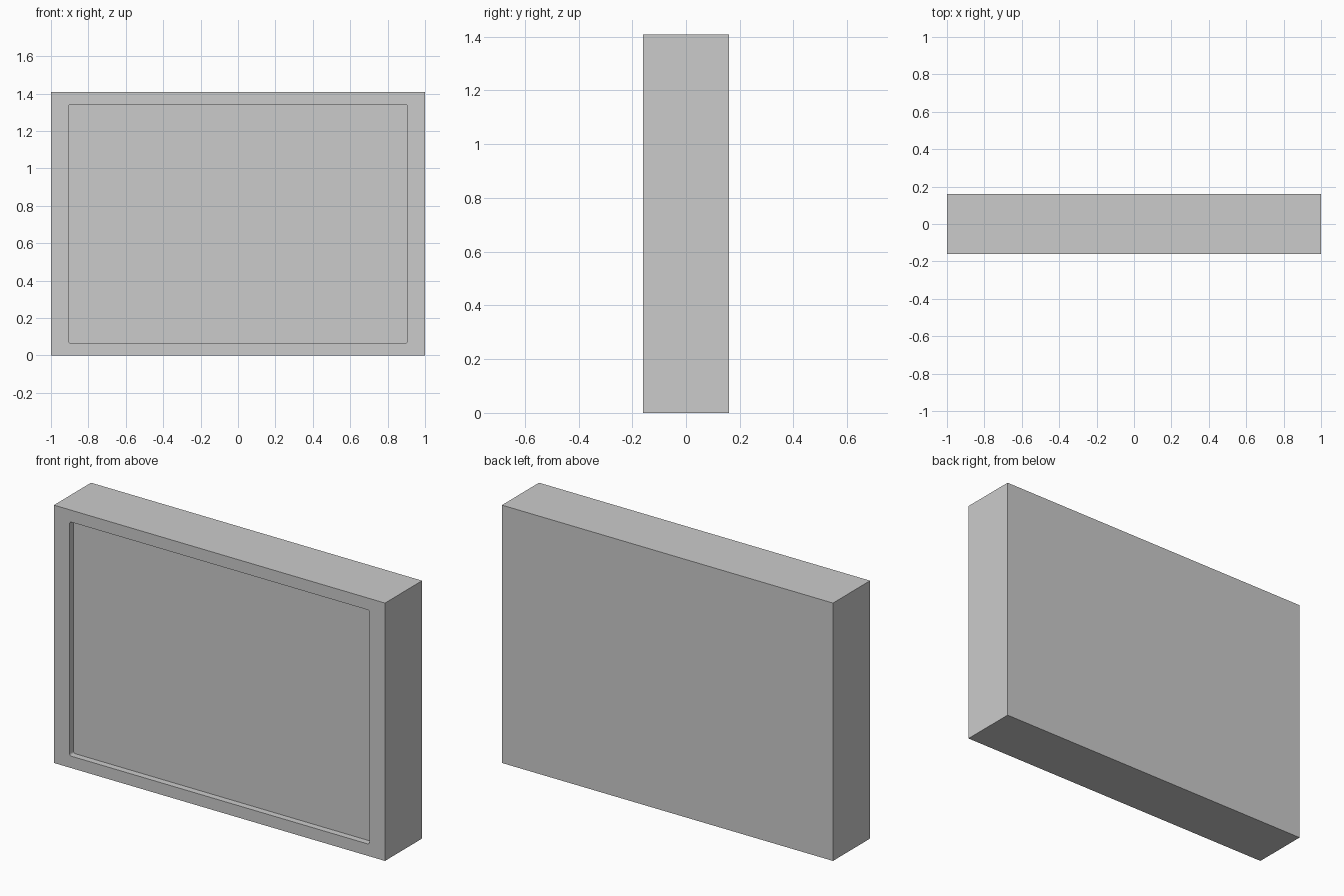
import bpy, bmesh

if "Cube" in bpy.data.objects:
    bpy.data.objects.remove(bpy.data.objects["Cube"])

W, D, H = 2.0, 0.32, 1.408
OPEN_W, OPEN_Z0, OPEN_Z1 = 1.812, 0.065, 1.343
RECESS, RADIUS = 0.035, 0.012


def box(name, lo, hi, corner=0.0):
    bm = bmesh.new()
    bmesh.ops.create_cube(bm, size=1)
    for v in bm.verts:
        v.co = [lo[i] + (v.co[i] + 0.5) * (hi[i] - lo[i]) for i in range(3)]
    if corner:
        # round the edges running front to back
        edges = [e for e in bm.edges
                 if abs(e.verts[0].co.y - e.verts[1].co.y) > 1e-4]
        bmesh.ops.bevel(bm, geom=edges, offset=corner, segments=4,
                        profile=0.5, affect='EDGES')
    me = bpy.data.meshes.new(name)
    bm.to_mesh(me)
    bm.free()
    ob = bpy.data.objects.new(name, me)
    bpy.context.collection.objects.link(ob)
    return ob


# Solid panel body
panel = box("panel_body", (-W / 2, -D / 2, 0), (W / 2, D / 2, H))

# Shallow rounded recess in the front face
cutter = box("recess_cutter", (-OPEN_W / 2, -D / 2 - 0.1, OPEN_Z0),
             (OPEN_W / 2, -D / 2 + RECESS, OPEN_Z1), RADIUS)
mod = panel.modifiers.new("front_recess", 'BOOLEAN')
mod.operation = 'DIFFERENCE'
mod.solver = 'EXACT'
mod.object = cutter
bpy.context.view_layer.objects.active = panel
bpy.ops.object.modifier_apply(modifier=mod.name)
bpy.data.objects.remove(cutter, do_unlink=True)
